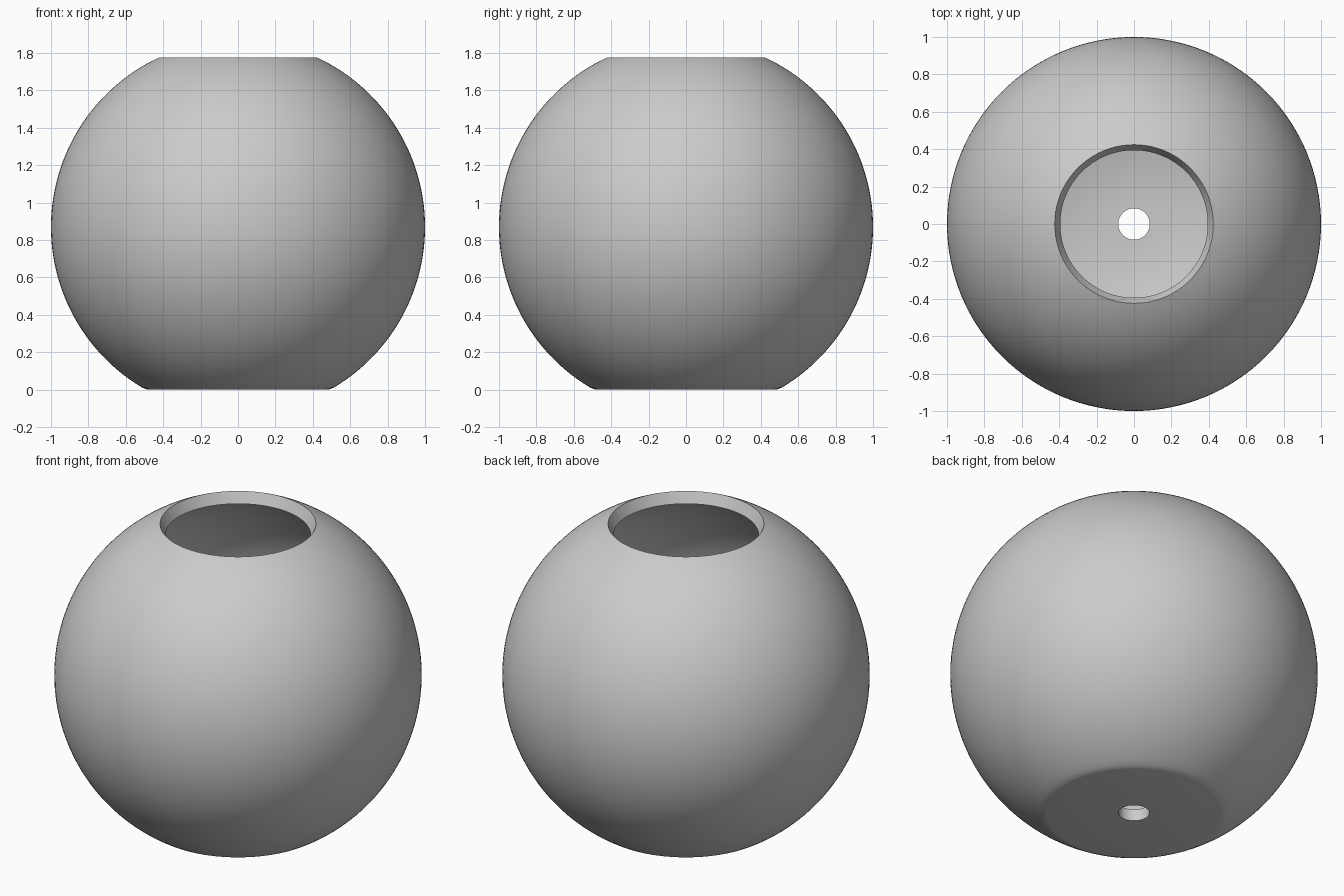
import bpy
import bmesh
import math

if "Cube" in bpy.data.objects:
    bpy.data.objects.remove(bpy.data.objects["Cube"], do_unlink=True)

CENTRE = 0.87        # height of the sphere centre
OUTER, INNER = 1.0, 0.93
FLOOR = 0.07         # floor thickness
HOLE = 0.084         # drain hole radius
SEGMENTS = 128


def arc(radius, start, end, steps):
    """Points on a circle, angles measured up from straight down."""
    return [(radius * math.sin(a), CENTRE - radius * math.cos(a))
            for a in (start + (end - start) * i / steps for i in range(steps + 1))]


# Shell cross-section: hole, flat base, softened edge, outside, lip, inside, floor
base_angle = math.asin(0.515)
lip_angle = math.pi - math.asin(0.424)
floor_angle = math.acos((CENTRE - FLOOR) / INNER)
profile = [(HOLE, 0.0), (0.475, 0.0), (0.492, 0.003)]
profile += arc(OUTER, base_angle, lip_angle, 64)
profile += arc(INNER, lip_angle, floor_angle, 56)
profile += [(HOLE, FLOOR), (HOLE, 0.0)]

# Revolve the cross-section around z
bm = bmesh.new()
verts = [bm.verts.new((r, 0, z)) for r, z in profile]
edges = [bm.edges.new(pair) for pair in zip(verts, verts[1:])]
bmesh.ops.spin(bm, geom=verts + edges, cent=(0, 0, 0), axis=(0, 0, 1),
               angle=math.tau, steps=SEGMENTS)
bmesh.ops.remove_doubles(bm, verts=bm.verts, dist=0.0001)
bmesh.ops.recalc_face_normals(bm, faces=bm.faces)

mesh = bpy.data.meshes.new("round_pot")
bm.to_mesh(mesh)
bm.free()
pot = bpy.data.objects.new("round_pot", mesh)
bpy.context.collection.objects.link(pot)

# Plain grey finish
grey = bpy.data.materials.new("light_grey")
grey.use_nodes = True
colour = (0.6, 0.6, 0.6, 1)
grey.diffuse_color = colour
grey.node_tree.nodes["Principled BSDF"].inputs["Base Color"].default_value = colour
mesh.materials.append(grey)

# Smooth curves, sharp lip and hole edges
bpy.ops.object.select_all(action="DESELECT")
pot.select_set(True)
bpy.context.view_layer.objects.active = pot
bpy.ops.object.shade_smooth_by_angle(angle=math.radians(35))
